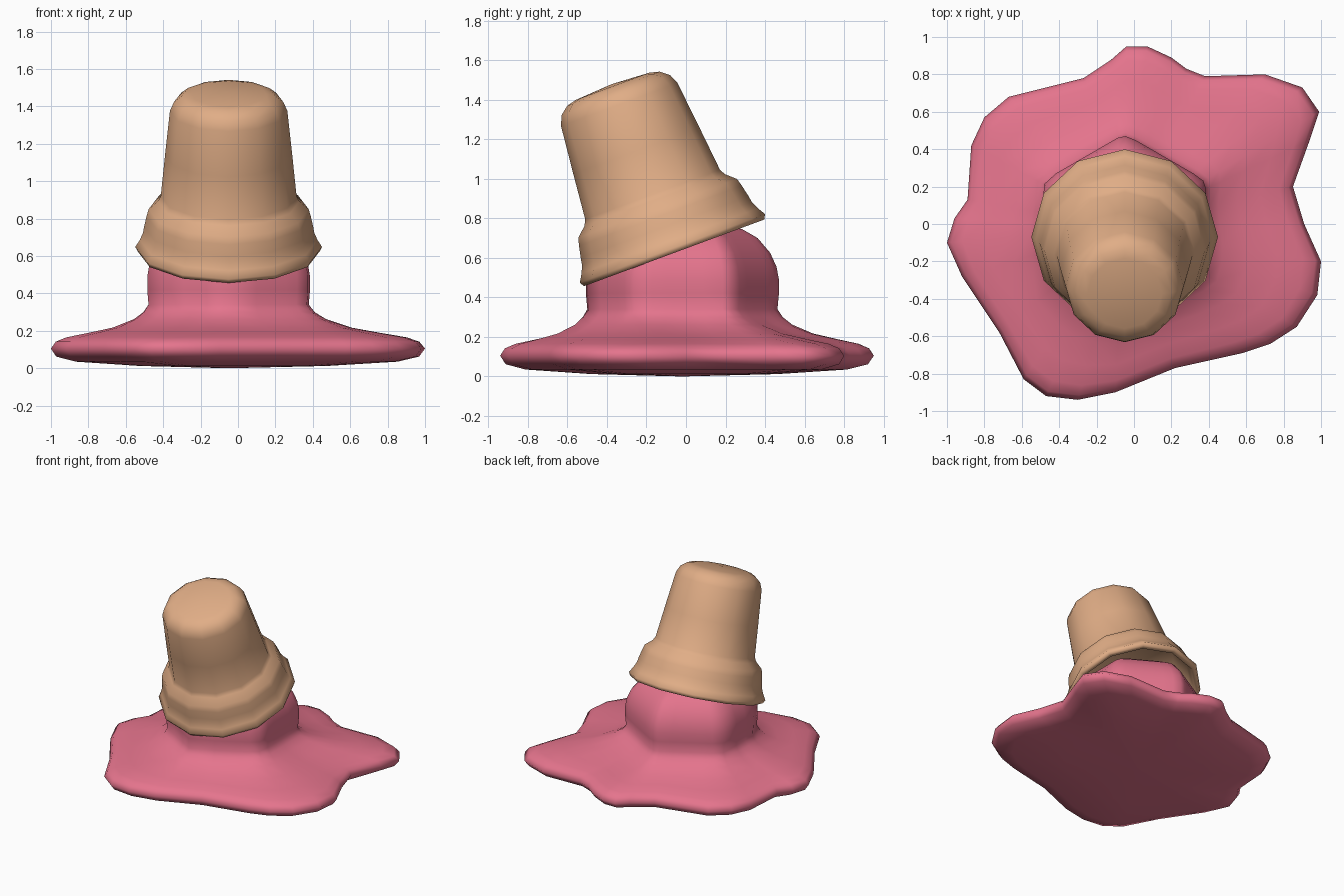
import bpy, bmesh, math
from mathutils import Matrix, Vector

if "Cube" in bpy.data.objects:
    bpy.data.objects.remove(bpy.data.objects["Cube"])


def material(name, rgb):
    m = bpy.data.materials.new(name)
    m.diffuse_color = (*rgb, 1)
    m.use_nodes = True
    m.node_tree.nodes["Principled BSDF"].inputs["Base Color"].default_value = m.diffuse_color
    return m


def loft(name, rings, mat, matrix=Matrix()):
    """Skin a list of rings; a ring with one point closes to a tip."""
    bm = bmesh.new()
    vr = [[bm.verts.new(p) for p in ring] for ring in rings]
    for a, b in zip(vr, vr[1:]):
        n = max(len(a), len(b))
        for i in range(n):
            j = (i + 1) % n
            quad = [a[i % len(a)], a[j % len(a)], b[j % len(b)], b[i % len(b)]]
            bm.faces.new(list(dict.fromkeys(quad)))
    bmesh.ops.recalc_face_normals(bm, faces=bm.faces)
    for f in bm.faces:
        f.smooth = True
    me = bpy.data.meshes.new(name)
    bm.to_mesh(me)
    bm.free()
    ob = bpy.data.objects.new(name, me)
    bpy.context.collection.objects.link(ob)
    me.materials.append(mat)
    ob.matrix_world = matrix
    return ob


pink = material("strawberry pink", (0.78, 0.175, 0.265))
tan = material("wafer tan", (0.75, 0.42, 0.24))

# Melted ice cream: puddle outline seen from the top
CX, CY = -0.05, -0.02
outline = [(0.07, 0.95), (0.2, 0.89), (0.28, 0.83), (0.38, 0.79), (0.70, 0.80), (0.90, 0.73),
           (0.99, 0.60), (0.94, 0.45), (0.85, 0.20), (0.91, 0.0), (1.0, -0.20), (0.98, -0.38),
           (0.87, -0.55), (0.73, -0.64), (0.58, -0.69), (0.22, -0.77), (-0.1, -0.90),
           (-0.30, -0.94), (-0.47, -0.92), (-0.59, -0.83), (-0.72, -0.58), (-0.92, -0.28),
           (-1.0, -0.10), (-0.96, 0.03), (-0.89, 0.13), (-0.87, 0.42), (-0.80, 0.57),
           (-0.67, 0.68), (-0.27, 0.78), (-0.12, 0.88), (-0.04, 0.95)]


def neck_radius(a):
    """Rounded hexagon with corners at 30, 90, 150... degrees."""
    d = (a + math.pi / 6) % (math.pi / 3) - math.pi / 6
    return min(0.435 / math.cos(d), 0.49)


def puddle_ring(t, z, scale=1.0):
    """Ring blended from the neck (t=0) to the puddle outline (t=1)."""
    pts = []
    for x, y in outline:
        dx, dy = x - CX, y - CY
        a, far = math.atan2(dy, dx), math.hypot(dx, dy)
        r = scale * (neck_radius(a) * (1 - t) + far * t)
        pts.append((CX + r * math.cos(a), CY + r * math.sin(a), z))
    return pts


rings = [[(CX, CY, 0.0)]]
rings += [puddle_ring(1, z, s) for s, z in ((0.5, 0.012), (0.86, 0.035), (0.97, 0.062), (1.0, 0.105))]
rings += [puddle_ring(t, z) for t, z in ((0.95, 0.142), (0.84, 0.165), (0.62, 0.188),
                                         (0.36, 0.217), (0.14, 0.262), (0.04, 0.30))]
rings += [puddle_ring(0, z, s) for s, z in ((0.985, 0.34), (1.0, 0.42), (1.0, 0.49), (0.975, 0.555),
                                            (0.91, 0.625), (0.78, 0.70), (0.62, 0.745), (0.35, 0.775))]
rings.append([(CX, CY, 0.785)])
loft("melted_ice_cream", rings, pink)

# Upside-down wafer cup: 12-sided lathe, tilted to the front
profile = [(0, 0.27), (0.36, 0.25), (0.43, 0.06), (0.455, 0.0), (0.487, 0.0), (0.499, 0.025),
           (0.475, 0.065), (0.458, 0.105), (0.452, 0.14), (0.439, 0.20), (0.428, 0.24),
           (0.378, 0.285), (0.363, 0.315), (0.34, 0.55), (0.314, 0.80), (0.293, 0.85),
           (0.25, 0.885), (0.20, 0.898), (0, 0.91)]
SIDES = 12
rings = []
for r, h in profile:
    if r == 0:
        rings.append([(0, 0, h)])
    else:
        rings.append([(r * math.cos(k * math.tau / SIDES), r * math.sin(k * math.tau / SIDES), h)
                      for k in range(SIDES)])
tilt = Matrix.Translation((-0.05, -0.06, 0.625)) @ Matrix.Rotation(math.radians(20.3), 4, 'X')
loft("wafer_cup", rings, tan, tilt)
